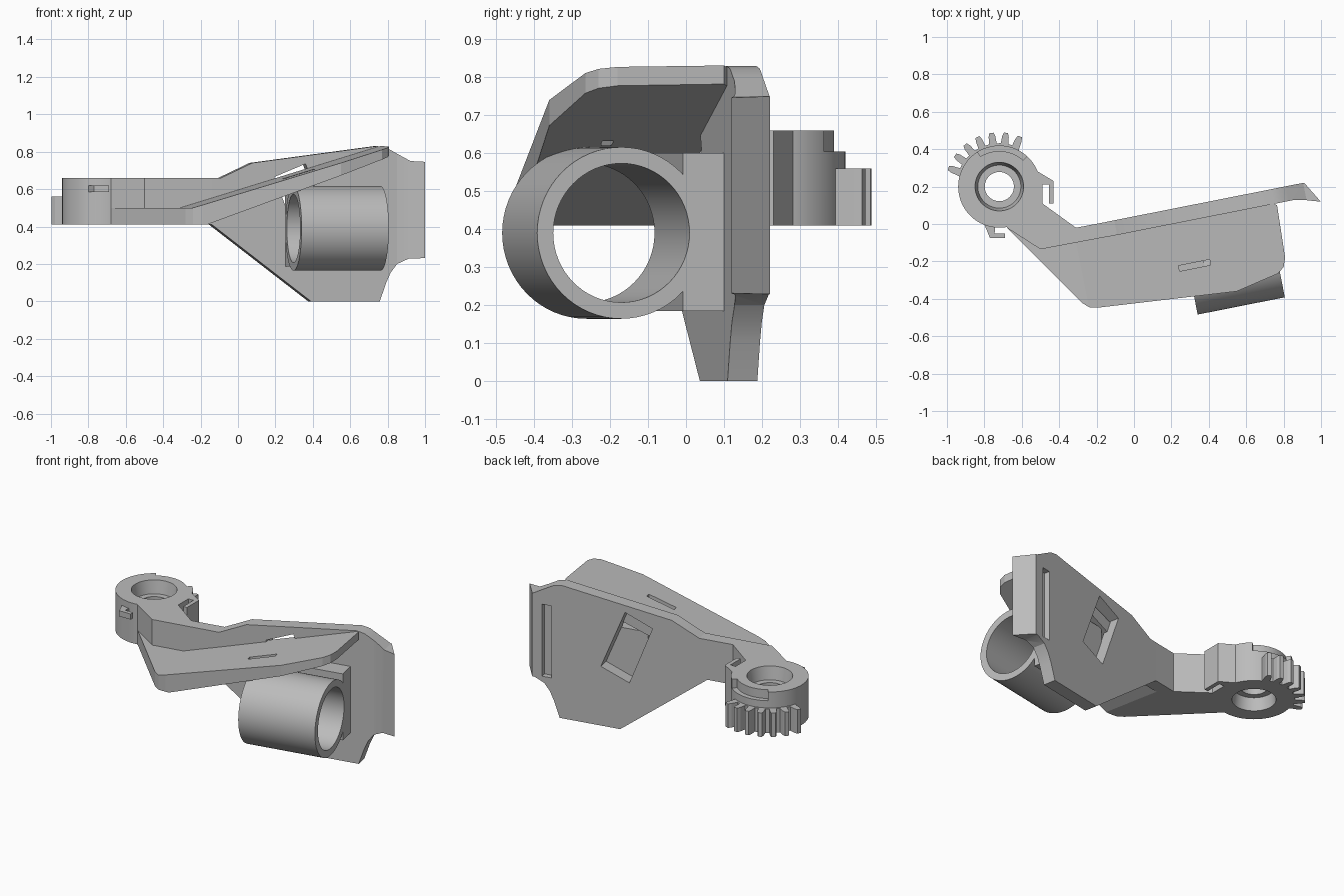
import bpy, bmesh, math
from mathutils import Matrix, Vector

if "Cube" in bpy.data.objects:
    bpy.data.objects.remove(bpy.data.objects["Cube"], do_unlink=True)

grey = bpy.data.materials.new("plain grey")
grey.use_nodes = True
COLOR = (0.5, 0.5, 0.5, 1)
grey.diffuse_color = COLOR
grey.node_tree.nodes["Principled BSDF"].inputs["Base Color"].default_value = COLOR

# The wall, shelf and tube share a frame turned about z: u along the wall, v across it
TURN = Matrix.Rotation(math.radians(11.2), 4, "Z")
FLAT = Matrix.Identity(4)


def finish(name, bm, matrix):
    bmesh.ops.recalc_face_normals(bm, faces=bm.faces)
    bm.transform(matrix)
    mesh = bpy.data.meshes.new(name)
    bm.to_mesh(mesh)
    bm.free()
    mesh.materials.append(grey)
    obj = bpy.data.objects.new(name, mesh)
    bpy.context.collection.objects.link(obj)
    return obj


def sweep(name, points, offset, matrix):
    bm = bmesh.new()
    face = bm.faces.new([bm.verts.new(p) for p in points])
    grown = bmesh.ops.extrude_face_region(bm, geom=[face])["geom"]
    bmesh.ops.translate(bm, vec=offset, verts=[g for g in grown if isinstance(g, bmesh.types.BMVert)])
    return finish(name, bm, matrix)


def plan(name, points, z0, z1, matrix=FLAT):
    """Prism standing on a floor outline."""
    return sweep(name, [(a, b, z0) for a, b in points], (0, 0, z1 - z0), matrix)


def side(name, points, v0, v1):
    """Prism from a side outline, thickened across the wall."""
    return sweep(name, [(a, v0, b) for a, b in points], (0, v1 - v0, 0), TURN)


def lathe(name, profile, matrix, steps=64):
    """Ring from a closed (radius, height) profile."""
    bm = bmesh.new()
    rings = []
    for i in range(steps):
        a = math.tau * i / steps
        rings.append([bm.verts.new((r * math.cos(a), r * math.sin(a), z)) for r, z in profile])
    n = len(profile)
    for i in range(steps):
        p, q = rings[i], rings[(i + 1) % steps]
        for j in range(n):
            k = (j + 1) % n
            bm.faces.new((p[j], q[j], q[k], p[k]))
    return finish(name, bm, matrix)


def combine(obj, tool, operation):
    tool.hide_render = True
    mod = obj.modifiers.new("cut", "BOOLEAN")
    mod.operation, mod.solver, mod.object = operation, "EXACT", tool
    bpy.context.view_layer.objects.active = obj
    bpy.ops.object.modifier_apply(modifier=mod.name)
    bpy.data.objects.remove(tool, do_unlink=True)


def smooth(obj):
    bpy.ops.object.select_all(action="DESELECT")
    obj.select_set(True)
    bpy.context.view_layer.objects.active = obj
    bpy.ops.object.shade_smooth_by_angle(angle=math.radians(25))


def arc(radius, start, end, steps):
    """Points on an arc around the hub, in degrees."""
    out = []
    for i in range(steps + 1):
        a = math.radians(start + (end - start) * i / steps)
        out.append((HUB.x + radius * math.cos(a), HUB.y + radius * math.sin(a)))
    return out


HUB = Vector((-0.72, 0.2, 0))
LOW, TOP = 0.41, 0.66

# Upright wall with a chamfered flange at its end
wall = side("wall", [(-0.15, LOW), (0.39, 0), (0.765, 0), (0.8, 0.1), (0.825, 0.155), (0.86, 0.2),
                     (0.92, 0.228), (1.02, 0.232), (1.02, 0.745), (0.93, 0.75), (0.84, 0.8),
                     (0.8, 0.822), (0.75, 0.83), (0.07, 0.74), (-0.1, TOP), (-0.15, TOP)], -0.2, 0.2)
combine(wall, plan("wall_outline", [(-0.3, 0.04), (0.935, 0.04), (1.003, -0.077), (0.96, -0.064),
                                    (0.91, -0.048), (0.86, -0.04), (-0.3, -0.04)], -0.1, 1, TURN), "INTERSECT")
combine(wall, side("tilted_window", [(0.36, 0.735), (0.19, 0.665), (0.333, 0.3), (0.51, 0.37)], -0.1, 0.1),
        "DIFFERENCE")
combine(wall, side("long_slot", [(0.815, 0.24), (0.875, 0.24), (0.875, 0.69), (0.815, 0.69)], 0.005, 0.1),
        "DIFFERENCE")

# Sloping shelf that folds up from a flat toe
shelf = side("shelf", [(-0.9, LOW), (-0.25, LOW), (0.8, 0.793), (0.8, 0.84), (-0.323, 0.5), (-0.9, 0.5)],
             -0.8, 0.4)
combine(shelf, plan("shelf_outline", [(-0.68, -0.02), (-0.5, -0.115), (0.72, 0.125), (0.765, 0.1),
                                      (0.808, -0.18), (0.8, -0.23), (0.77, -0.265), (0.55, -0.36),
                                      (-0.19, -0.447), (-0.24, -0.445), (-0.28, -0.42)], 0, 1), "INTERSECT")
combine(shelf, plan("shelf_slot", [(0.19, -0.295), (0.36, -0.295), (0.36, -0.265), (0.19, -0.265)],
                    0.62, 1, TURN), "DIFFERENCE")

# Open tube lying along the wall, with its mounting block
lie = TURN @ Matrix.Translation((0.24, -0.315, 0.39)) @ Matrix.Rotation(math.pi / 2, 4, "Y")
tube = lathe("tube", [(0.183, 0), (0.226, 0), (0.226, 0.475), (0.183, 0.475)], lie)
block = side("tube_block", [(0.25, 0.185), (0.715, 0.185), (0.715, 0.6), (0.25, 0.6)], -0.15, -0.035)
bore = plan("bore", [(0.184 * math.cos(math.tau * i / 64), 0.184 * math.sin(math.tau * i / 64))
                     for i in range(64)], -0.2, 0.7, lie)
combine(block, bore, "DIFFERENCE")

# Hub ring with a stepped bore, notched above the gear
hub = lathe("hub", [(0.22, LOW), (0.22, TOP), (0.13, TOP), (0.115, 0.58), (0.078, 0.58),
                    (0.078, 0.49), (0.115, 0.49), (0.125, LOW)], Matrix.Translation(HUB))
combine(hub, plan("hub_notch", arc(0.3, 48, 122, 16) + arc(0.19, 122, 48, 16), 0.605, 0.8), "DIFFERENCE")

# Gear teeth on part of the hub
outline = []
for i in range(7):
    middle = 160 - 15.4 * i
    for radius, turn in ((0.232, 5), (0.27, 3.8), (0.29, 2.2), (0.29, -2.2), (0.27, -3.8), (0.232, -5)):
        outline += arc(radius, middle + turn, 0, 1)[:1]
gear = plan("gear_teeth", outline + arc(0.2, 60, 167, 16), LOW, 0.56)

# Arm from hub to wall, with its large hook
arm = plan("arm", [(-0.68, -0.02), (-0.5, -0.135), (-0.1, -0.06), (-0.1, 0.02), (-0.31, -0.02),
                   (-0.49, 0.11), (-0.49, 0.21), (-0.455, 0.21), (-0.455, 0.11), (-0.43, 0.11),
                   (-0.43, 0.23), (-0.53, 0.29), (-0.55, 0.2), (-0.59, 0.09), (-0.68, 0.03)], LOW, TOP)

# Small clip on the front of the hub
clip = plan("front_clip", [(-0.805, 0.01), (-0.77, -0.075), (-0.69, -0.075), (-0.69, -0.05),
                           (-0.745, -0.05), (-0.74, 0.01)], 0.585, 0.62)

for part in (wall, tube, block, hub):
    smooth(part)
